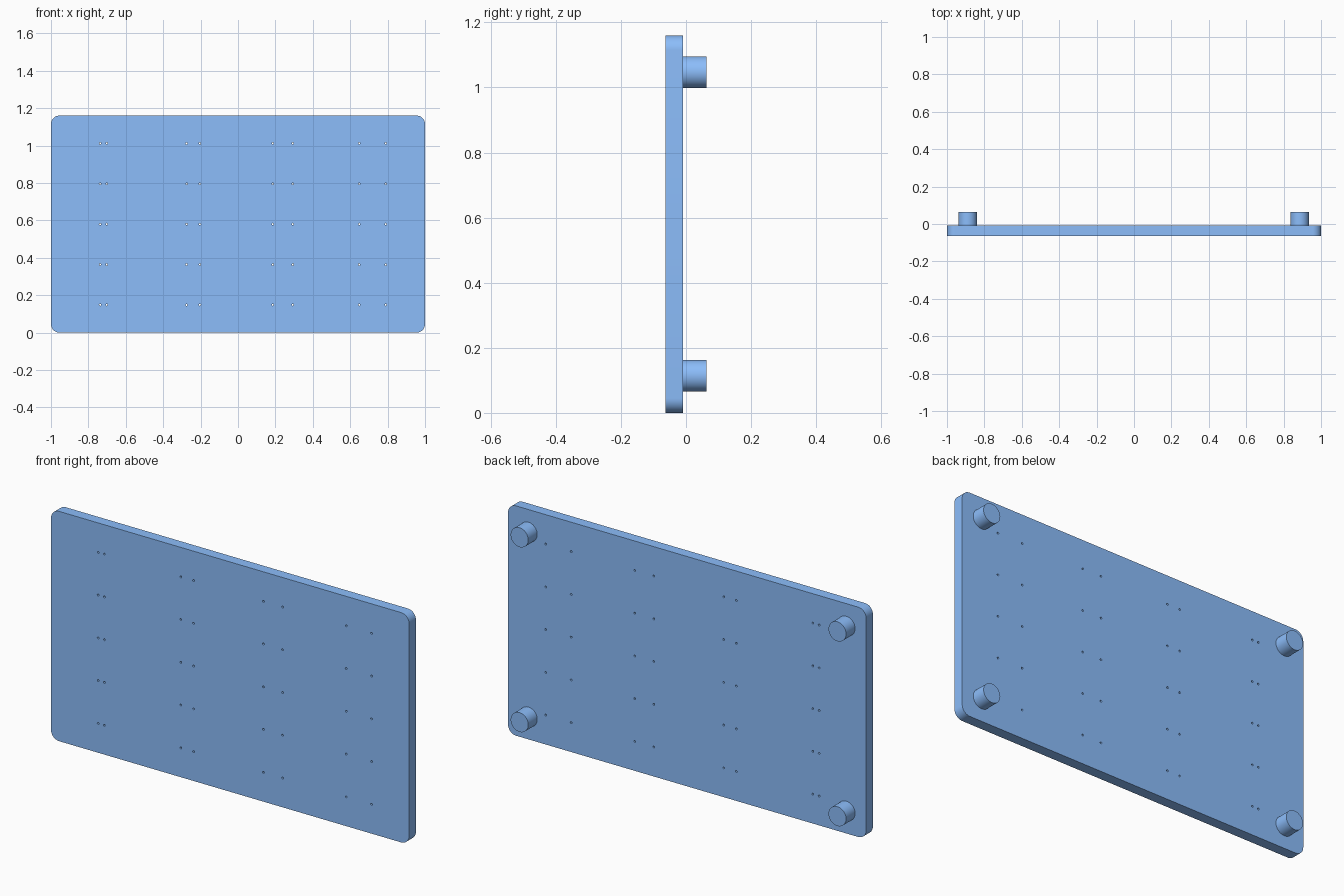
import bpy, bmesh
from math import sin, cos, pi

if "Cube" in bpy.data.objects:
    bpy.data.objects.remove(bpy.data.objects["Cube"])

WIDTH, HEIGHT, CORNER = 2.0, 1.16, 0.045
FRONT, BACK, FOOT_END = -0.063, -0.009, 0.063
HOLE_COLUMNS = [(-0.737, -0.702), (-0.275, -0.204), (0.186, 0.293), (0.648, 0.79)]
HOLE_ROWS = [0.148 + i * 0.2158 for i in range(5)]

blue = bpy.data.materials.new("blue_plastic")
blue.diffuse_color = (0.263, 0.512, 0.966, 1)
blue.use_nodes = True
blue.node_tree.nodes["Principled BSDF"].inputs["Base Color"].default_value = blue.diffuse_color


def arc(cx, cy, r, start, end, n):
    return [(cx + r * cos(start + (end - start) * i / n),
             cy + r * sin(start + (end - start) * i / n)) for i in range(n + 1)]


def add_loop(curve, points):
    spline = curve.splines.new('POLY')
    spline.points.add(len(points) - 1)
    for p, (x, y) in zip(spline.points, points):
        p.co = (x, y, 0, 1)
    spline.use_cyclic_u = True


def finish(obj):
    obj.data.materials.clear()
    obj.data.materials.append(blue)
    bpy.ops.object.select_all(action='DESELECT')
    obj.select_set(True)
    bpy.context.view_layer.objects.active = obj
    bpy.ops.object.shade_smooth_by_angle(angle=pi / 6)


# Plate profile: rounded rectangle with pairs of small through holes
profile = bpy.data.curves.new("plate_profile", 'CURVE')
profile.dimensions = '2D'
profile.fill_mode = 'BOTH'
profile.extrude = (BACK - FRONT) / 2
hx, r = WIDTH / 2, CORNER
corners = [(hx - r, HEIGHT - r), (r - hx, HEIGHT - r), (r - hx, r), (hx - r, r)]
outline = []
for i, (x, z) in enumerate(corners):
    outline += arc(x, z, r, i * pi / 2, (i + 1) * pi / 2, 10)
add_loop(profile, outline)
for pair in HOLE_COLUMNS:
    for x in pair:
        for z in HOLE_ROWS:
            add_loop(profile, arc(x, z, 0.005, 0, 2 * pi, 16)[:-1])

# Panel plate, stood upright
plate = bpy.data.objects.new("panel_plate", profile)
bpy.context.collection.objects.link(plate)
plate.rotation_euler.x = pi / 2
plate.location.y = (FRONT + BACK) / 2
plate.select_set(True)
bpy.context.view_layer.objects.active = plate
bpy.ops.object.convert(target='MESH')
bm = bmesh.new()
bm.from_mesh(plate.data)
bmesh.ops.remove_doubles(bm, verts=bm.verts, dist=1e-5)
bmesh.ops.recalc_face_normals(bm, faces=bm.faces)
bm.to_mesh(plate.data)
bm.free()
finish(plate)

# Round feet on the back corners
for side, x in (("left", -0.889), ("right", 0.886)):
    for level, z in (("lower", 0.114), ("upper", 1.047)):
        bpy.ops.mesh.primitive_cylinder_add(
            vertices=48, radius=0.049, depth=FOOT_END - BACK,
            location=(x, (BACK + FOOT_END) / 2, z), rotation=(pi / 2, 0, 0))
        foot = bpy.context.object
        foot.name = f"{level}_{side}_foot"
        finish(foot)
